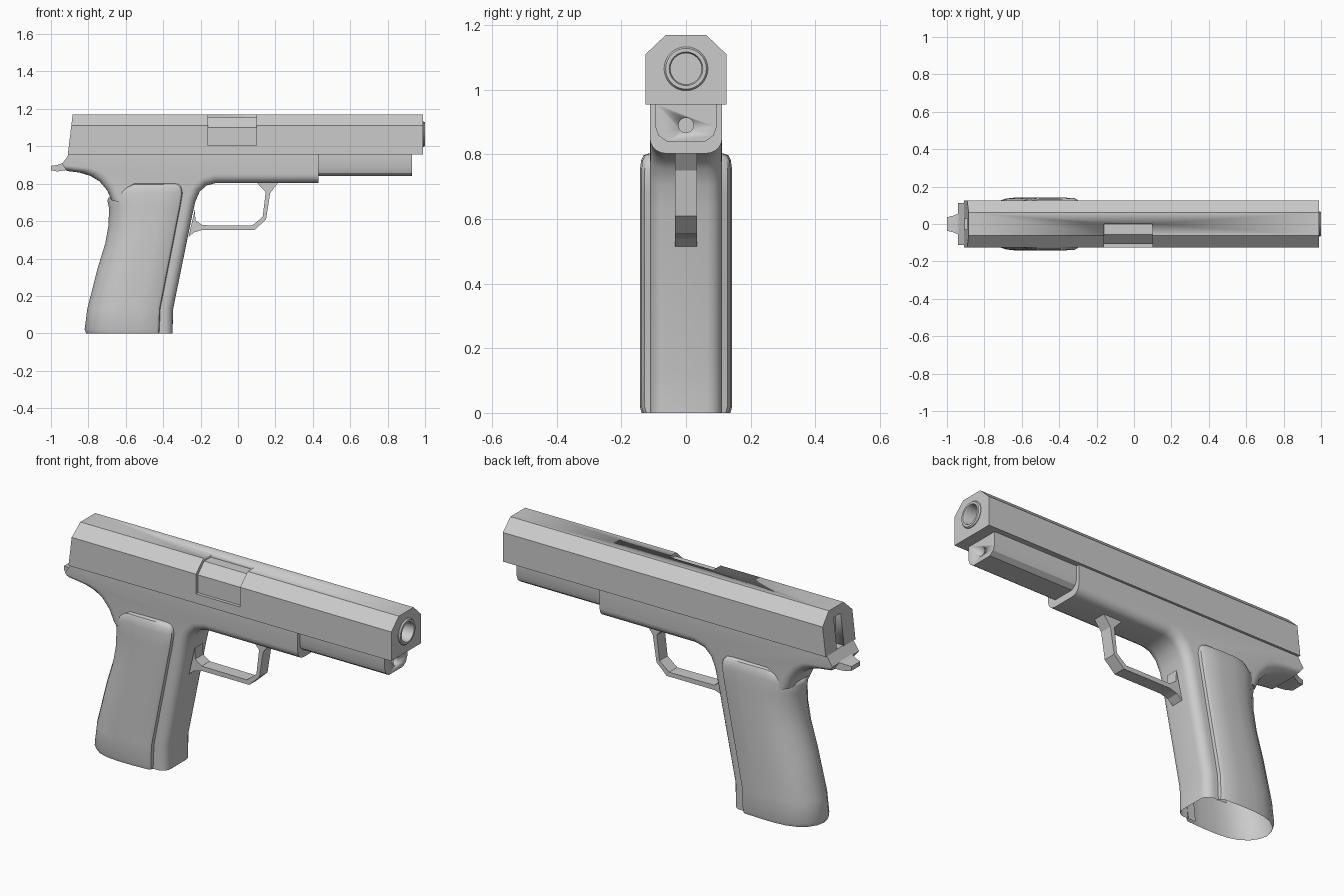
import bpy, bmesh, math
from mathutils import Vector

if "Cube" in bpy.data.objects:
    bpy.data.objects.remove(bpy.data.objects["Cube"])


def finish(name, bm, angle=30):
    bmesh.ops.remove_doubles(bm, verts=bm.verts, dist=1e-5)
    bmesh.ops.recalc_face_normals(bm, faces=bm.faces)
    me = bpy.data.meshes.new(name)
    bm.to_mesh(me)
    bm.free()
    ob = bpy.data.objects.new(name, me)
    bpy.context.collection.objects.link(ob)
    bpy.context.view_layer.objects.active = ob
    bpy.ops.object.select_all(action='DESELECT')
    ob.select_set(True)
    bpy.ops.object.shade_smooth_by_angle(angle=math.radians(angle))
    return ob


def loft(name, rings, caps=(True, True), skip=(), angle=30):
    """Skin closed rings of equal length; skip lists ring edges left open."""
    bm = bmesh.new()
    vs = [[bm.verts.new(p) for p in r] for r in rings]
    n = len(rings[0])
    for a, b in zip(vs, vs[1:]):
        for i in range(n):
            if i not in skip:
                j = (i + 1) % n
                bm.faces.new((a[i], a[j], b[j], b[i]))
    if caps[0]:
        bm.faces.new(vs[0])
    if caps[1]:
        bm.faces.new(vs[-1])
    return finish(name, bm, angle)


def inset(pts, dist):
    """Move each edge of a counter-clockwise outline inward by its own distance."""
    out, n = [], len(pts)
    for i in range(n):
        p = Vector(pts[i])
        u = (p - Vector(pts[i - 1])).normalized()
        v = (Vector(pts[(i + 1) % n]) - p).normalized()
        d0, d1 = dist[i - 1], dist[i]
        nu, nv = Vector((-u.y, u.x)), Vector((-v.y, v.x))
        det = nu.x * nv.y - nu.y * nv.x
        if abs(det) < 0.05:
            q = p + (nu + nv).normalized() * (d0 + d1) / 2
        else:
            q = p + Vector((d0 * nv.y - d1 * nu.y, d1 * nu.x - d0 * nv.x)) / det
        out.append(q)
    return out


def along_x(sec, x0, x1, slope=0.0):
    return [[(x0 + slope * (z - 0.955), y, z) for y, z in sec],
            [(x1, y, z) for y, z in sec]]


def circle(x, r, z, n=32):
    return [(x, r * math.cos(2 * math.pi * k / n), z + r * math.sin(2 * math.pi * k / n))
            for k in range(n)]


def cut(ob, cutter):
    cutter.hide_render = True
    m = ob.modifiers.new("cut", 'BOOLEAN')
    m.operation, m.solver, m.object = 'DIFFERENCE', 'EXACT', cutter
    bpy.context.view_layer.objects.active = ob
    bpy.ops.object.modifier_apply(modifier=m.name)
    bpy.data.objects.remove(cutter)


# Slide with chamfered top, side port, muzzle hole and rear slot
sec = [(-.125, .955), (.125, .955), (.125, 1.11), (.062, 1.17), (-.062, 1.17), (-.125, 1.11)]
slide = loft("slide", along_x(sec, -.91, .99, .12))
port = [(-.2, 1.005), (-.108, 1.005), (-.108, 1.1), (-.056, 1.153), (0, 1.153), (0, 1.25), (-.2, 1.25)]
cut(slide, loft("port_cutter", along_x(port, -.16, .10)))
cut(slide, loft("muzzle_cutter", [circle(.6, .068, 1.065), circle(1.1, .068, 1.065)]))
slot = [(-.03, .94), (.03, .94), (.03, 1.125), (-.03, 1.125)]
cut(slide, loft("slot_cutter", along_x(slot, -1, -.86)))

# Barrel tube
loft("barrel", [circle(x, r, 1.065) for x, r in
     [(.7, .068), (.993, .068), (1.0, .063), (1.0, .052), (.99, .048), (.65, .048)]], (False, True))

# Dust cover under the slide, with guide rod hole
sec = [(-.095, .957), (-.095, .885), (-.085, .858), (-.06, .84),
       (.06, .84), (.085, .858), (.095, .885), (.095, .957)]
cover = loft("dust_cover", along_x(sec, .40, .93))
cut(cover, loft("rod_cutter", [circle(.88, .023, .89), circle(1, .023, .89)]))

# Frame and front strap: side outline (x, z, rounding of the edge that follows)
R = .048
outline = [(.43, .957, 0), (-.905, .957, 0), (-.94, .905, 0), (-.915, .868, .03), (-.85, .86, .04),
           (-.79, .842, R), (-.74, .812, R), (-.70, .765, R), (-.675, .71, 0), (-.40, .66, 0),
           (-.47, 0, 0), (-.35, 0, R), (-.347, .13, R), (-.245, .63, R), (-.228, .705, R),
           (-.205, .757, R), (-.17, .79, R), (-.12, .803, R), (.43, .803, 0)]
pts = [o[:2] for o in outline]
half = []
for k in range(6):
    a = math.pi / 2 * k / 5
    ring = inset(pts, [o[2] * (1 - math.cos(a)) for o in outline])
    y = .064 + R * math.sin(a)
    half.append([(p.x, y, p.y) for p in ring])
rings = [[(x, -y, z) for x, y, z in r] for r in reversed(half)] + half
loft("frame", rings, skip=(9, 10))

# Rear spur
loft("rear_spur", [[(x, -w, z0), (x, w, z0), (x, w, z1), (x, -w, z1)] for x, w, z0, z1 in
     [(-.90, .07, .875, .94), (-.935, .058, .87, .91), (-.965, .045, .865, .90), (-1, .036, .872, .895)]])

# Grip shell wrapping the back, open at the bottom
rows = [(0, -.42, -.812, .96, 0), (.02, -.419, -.82, 1, 0), (.13, -.415, -.806, 1, 0),
        (.35, -.372, -.75, 1, 0), (.48, -.346, -.71, 1, 0), (.58, -.327, -.692, 1, 0),
        (.68, -.307, -.69, 1, .01), (.75, -.296, -.698, 1, .04), (.782, -.302, -.694, .97, .06),
        (.797, -.315, -.685, .92, .065), (.802, -.335, -.67, .82, .065)]
side = [(0, .108), (.012, .128), (.05, .138), (.28, .143), (.5, .143), (.66, .136),
        (.8, .118), (.91, .085), (.975, .045), (1, 0)]
rings = []
for z, xf, xb, s, drop in rows:
    pos = [(xf + (xb - xf) * t, w * s, z - drop * max(0, (t - .65) / .35)) for t, w in side]
    rings.append(pos + [(x, -y, zz) for x, y, zz in reversed(pos[:-1])])
loft("grip_shell", rings, (False, True), skip=(len(rings[0]) - 1,), angle=40)

# Trigger guard: outer and inner paths skinned into a band
outer = [(-.265, .515), (-.235, .54), (-.19, .553), (.09, .553), (.15, .61), (.172, .75), (.215, .806)]
inner = [(-.23, .665), (-.228, .605), (-.19, .578), (.075, .576), (.132, .622), (.148, .755), (.10, .806)]
loft("trigger_guard", [[(ox, -.034, oz), (ox, .034, oz), (ix, .034, iz), (ix, -.034, iz)]
     for (ox, oz), (ix, iz) in zip(outer, inner)], angle=20)
